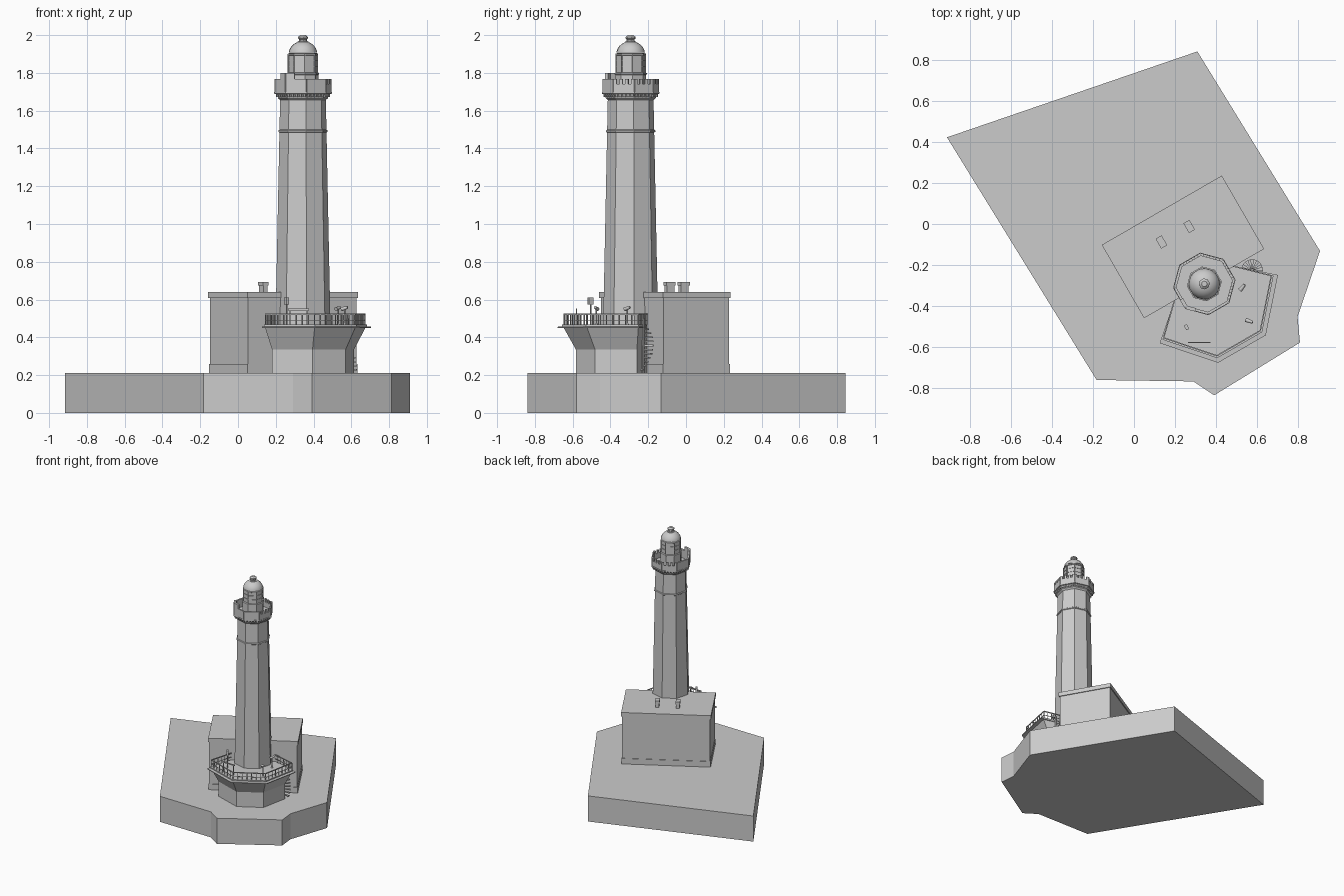
import bpy, bmesh
from math import cos, sin, radians, pi, atan2
from mathutils import Vector, Matrix

if "Cube" in bpy.data.objects:
    bpy.data.objects.remove(bpy.data.objects["Cube"], do_unlink=True)

stone = bpy.data.materials.new("pale grey stone")
stone.use_nodes = True
stone.diffuse_color = (0.6, 0.6, 0.6, 1)
stone.node_tree.nodes["Principled BSDF"].inputs["Base Color"].default_value = (0.6, 0.6, 0.6, 1)

TURN = radians(30)                 # house and tower share this heading
TOWER = Vector((0.344, -0.293))
GROUND, DECK = 0.212, 0.467


def place(u, v):
    """Site coordinates: u along the house, v out from its front wall."""
    return TOWER + Vector((u * cos(TURN) + v * sin(TURN), u * sin(TURN) - v * cos(TURN)))


def ring(radius, sides=8, centre=TOWER, turn=TURN):
    step = 2 * pi / sides
    return [centre + radius * Vector((cos(turn + (i + 0.5) * step), sin(turn + (i + 0.5) * step)))
            for i in range(sides)]


def loft(bm, sections):
    """Skin a stack of (outline, height) sections and cap both ends."""
    rows = [[bm.verts.new((p[0], p[1], z)) for p in outline] for outline, z in sections]
    n = len(rows[0])
    for low, high in zip(rows, rows[1:]):
        for i in range(n):
            j = (i + 1) % n
            bm.faces.new((low[i], low[j], high[j], high[i]))
    bm.faces.new(rows[0][::-1])
    bm.faces.new(rows[-1])


def box(bm, centre, size, z0, z1, turn=TURN):
    m = (Matrix.Translation((centre[0], centre[1], (z0 + z1) / 2)) @ Matrix.Rotation(turn, 4, 'Z')
         @ Matrix.Diagonal((size[0], size[1], z1 - z0, 1)))
    bmesh.ops.create_cube(bm, size=1, matrix=m)


def wall(bm, a, b, thick, z0, z1):
    d = b - a
    box(bm, (a + b) / 2, (d.length, thick), z0, z1, atan2(d.y, d.x))


def finish(bm, name, smooth=False):
    bmesh.ops.recalc_face_normals(bm, faces=bm.faces)
    mesh = bpy.data.meshes.new(name)
    bm.to_mesh(mesh)
    bm.free()
    mesh.materials.append(stone)
    ob = bpy.data.objects.new(name, mesh)
    bpy.context.collection.objects.link(ob)
    if smooth:
        bpy.ops.object.select_all(action='DESELECT')
        ob.select_set(True)
        bpy.context.view_layer.objects.active = ob
        bpy.ops.object.shade_smooth_by_angle(angle=radians(50))


# Ground block
bm = bmesh.new()
shore = [(-0.915, 0.424), (-0.183, -0.763), (0.29, -0.77), (0.392, -0.838),
         (0.812, -0.58), (0.80, -0.454), (0.91, -0.132), (0.31, 0.844)]
loft(bm, [(shore, 0), (shore, GROUND)])
finish(bm, "ground_block")

# House with plinth, cornice and flat roof
house = place(0, -0.209)
for name, grow, z0, z1 in (("house_walls", 0, GROUND, 0.62), ("house_plinth", 0.008, GROUND, 0.258),
                           ("house_cornice", 0.014, 0.607, 0.64)):
    bm = bmesh.new()
    box(bm, house, (0.664 + grow, 0.4 + grow), z0, z1)
    finish(bm, name)

# Chimneys
bm = bmesh.new()
for spot in ((0.134, -0.088), (0.27, -0.012)):
    box(bm, spot, (0.026, 0.046), 0.63, 0.675)
    box(bm, spot, (0.034, 0.055), 0.675, 0.694)
finish(bm, "chimneys")

# Tower shaft with string course and flared collar
bm = bmesh.new()
loft(bm, [(ring(r), z) for r, z in ((0.152, GROUND), (0.145, 0.55), (0.122, 1.666))])
finish(bm, "tower_shaft")
bm = bmesh.new()
loft(bm, [(ring(r), z) for r, z in ((0.126, 1.484), (0.132, 1.488), (0.132, 1.495), (0.126, 1.499))])
finish(bm, "string_course")
bm = bmesh.new()
loft(bm, [(ring(r), z) for r, z in ((0.121, 1.655), (0.134, 1.667), (0.134, 1.674),
                                    (0.146, 1.688), (0.154, 1.69), (0.154, 1.7))])
finish(bm, "gallery_floor")

# Brackets under the gallery
bm = bmesh.new()
edge = ring(0.142)
for i in range(8):
    a, b = edge[i], edge[(i + 1) % 8]
    for k in range(5):
        box(bm, a.lerp(b, (k + 0.5) / 5), (0.009, 0.009), 1.672, 1.69, TURN + (i + 1) * pi / 4)
finish(bm, "gallery_brackets")

# Parapet: solid on the sheltered side, notched elsewhere, one raised corner
bm = bmesh.new()
edge = ring(0.145)
for i in range(8):
    a, b = edge[i], edge[(i + 1) % 8]
    solid = i in (2, 3, 4, 5)
    wall(bm, a, b, 0.013, 1.7, 1.767 if solid else 1.742)
    if not solid:
        for k in range(4):
            wall(bm, a.lerp(b, k / 3.5), a.lerp(b, (k + 0.5) / 3.5), 0.013, 1.742, 1.767)
corner = edge[4]
for other in (edge[3], edge[5]):
    wall(bm, corner, corner.lerp(other, 0.42), 0.017, 1.7, 1.8)
finish(bm, "gallery_parapet")

# Lantern room, dome and finial
bm = bmesh.new()
loft(bm, [(ring(r), z) for r, z in ((0.082, 1.7), (0.082, 1.79), (0.086, 1.792), (0.086, 1.8),
                                    (0.075, 1.802), (0.075, 1.893), (0.081, 1.896), (0.081, 1.902),
                                    (0.074, 1.904))])
finish(bm, "lantern_room")
bm = bmesh.new()
loft(bm, [(ring(0.076 * cos(t), 16), 1.9 + 0.068 * sin(t))
          for t in (radians(6 + 10.5 * k) for k in range(8))])
finish(bm, "lantern_dome", True)
bm = bmesh.new()
loft(bm, [(ring(r), z) for r, z in ((0.029, 1.956), (0.029, 1.966), (0.021, 1.968), (0.021, 1.978),
                                    (0.027, 1.982), (0.027, 1.99), (0.014, 2.0))])
finish(bm, "dome_finial")
bm = bmesh.new()
for z in (1.833, 1.865):
    loft(bm, [(ring(0.079), z), (ring(0.079), z + 0.004)])
for p in ring(0.078):
    box(bm, p, (0.005, 0.005), 1.8, 1.9)
finish(bm, "lantern_bars")

# Terrace in front of the tower, flaring outward to its deck
half = [(0.334, 0.142), (0.135, 0.368)]


def terrace(scale):
    right = [(0.165, -0.005)] + [(u * scale, v * scale) for u, v in half]
    return [place(u, v) for u, v in right + [(-u, v) for u, v in reversed(right)]]


bm = bmesh.new()
loft(bm, [(terrace(s), z) for s, z in ((0.75, GROUND), (0.75, 0.335), (0.92, 0.452))])
finish(bm, "terrace_wall")
bm = bmesh.new()
loft(bm, [(terrace(s), z) for s, z in ((1, 0.45), (1, 0.456), (0.94, 0.458), (0.94, DECK))])
finish(bm, "terrace_deck")

# Terrace railing
bm = bmesh.new()
path = terrace(0.91)
for a, b in zip(path, path[1:]):
    wall(bm, a, b, 0.006, 0.518, 0.525)
    wall(bm, a, b, 0.004, 0.488, 0.491)
    count = round((b - a).length / 0.034)
    for k in range(count + 1):
        box(bm, a.lerp(b, k / count), (0.005, 0.005), DECK, 0.522)
finish(bm, "terrace_railing")

# Spiral stair beside the terrace
bm = bmesh.new()
hub = Vector((0.578, -0.225))
loft(bm, [(ring(0.007, 8, hub), GROUND), (ring(0.007, 8, hub), 0.5)])
steps = 12
for k in range(steps):
    t = radians(-20 + 200 * k / steps)
    tread = [hub] + [hub + 0.052 * Vector((cos(t + d), sin(t + d))) for d in (0, 0.15, 0.3)]
    z = GROUND + (DECK - GROUND) * (k + 1) / steps
    loft(bm, [(tread, z - 0.008), (tread, z)])
finish(bm, "spiral_stair")

# Deck fittings: long board, small sign and two viewing scopes
bm = bmesh.new()
wall(bm, Vector((0.265, -0.58)), Vector((0.375, -0.58)), 0.006, 0.543, 0.552)
for x in (0.275, 0.365):
    box(bm, (x, -0.58), (0.005, 0.005), DECK, 0.545, 0)
finish(bm, "deck_board")
bm = bmesh.new()
box(bm, (0.257, -0.505), (0.006, 0.006), DECK, 0.58)
box(bm, (0.257, -0.505), (0.016, 0.026), 0.574, 0.612)
finish(bm, "deck_sign")
bm = bmesh.new()
for x, y, turn in ((0.53, -0.31, 50), (0.564, -0.475, -20)):
    loft(bm, [(ring(r, 8, Vector((x, y))), z) for r, z in ((0.009, DECK), (0.004, 0.475), (0.004, 0.55))])
    m = (Matrix.Translation((x, y, 0.554)) @ Matrix.Rotation(radians(turn), 4, 'Z')
         @ Matrix.Rotation(radians(75), 4, 'Y'))
    bmesh.ops.create_cone(bm, cap_ends=True, segments=10, radius1=0.011, radius2=0.007,
                          depth=0.036, matrix=m)
finish(bm, "viewing_scopes", True)
